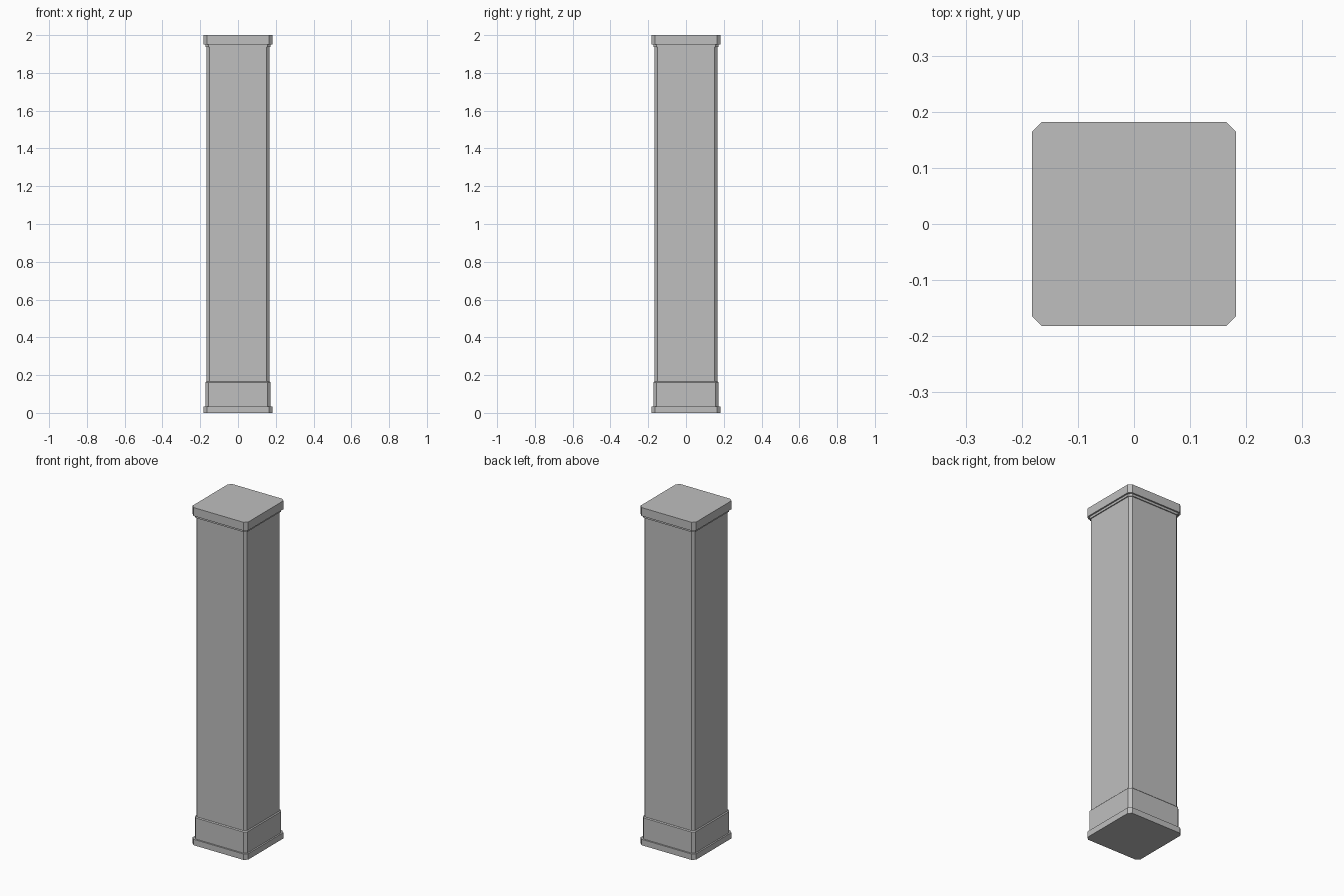
import bpy
import bmesh

cube = bpy.data.objects.get("Cube")
if cube:
    bpy.data.objects.remove(cube, do_unlink=True)

stone = bpy.data.materials.new("grey stone")
stone.use_nodes = True
grey = (0.52, 0.52, 0.52, 1)
stone.diffuse_color = grey
stone.node_tree.nodes["Principled BSDF"].inputs["Base Color"].default_value = grey


def chamfered_block(name, rings):
    """Stack of square rings with cut corners: (half width, corner cut, height)."""
    bm = bmesh.new()
    loops = []
    for h, c, z in rings:
        k = h - c
        outline = [(k, -h), (h, -k), (h, k), (k, h),
                   (-k, h), (-h, k), (-h, -k), (-k, -h)]
        loops.append([bm.verts.new((x, y, z)) for x, y in outline])
    for low, high in zip(loops, loops[1:]):
        for i in range(len(low)):
            j = (i + 1) % len(low)
            bm.faces.new((low[i], low[j], high[j], high[i]))
    bm.faces.new(loops[0][::-1])
    bm.faces.new(loops[-1])
    mesh = bpy.data.meshes.new(name)
    bm.to_mesh(mesh)
    bm.free()
    mesh.materials.append(stone)
    obj = bpy.data.objects.new(name, mesh)
    bpy.context.collection.objects.link(obj)
    return obj


# Foot plate and the skirting above it
chamfered_block("foot_plate", [(0.182, 0.018, 0), (0.182, 0.018, 0.035)])
chamfered_block("skirting", [(0.173, 0.016, 0.035), (0.173, 0.016, 0.16),
                             (0.168, 0.015, 0.165)])

# Shaft
chamfered_block("shaft", [(0.167, 0.015, 0.165), (0.167, 0.015, 1.94)])

# Cap with a small stepped moulding beneath
chamfered_block("cap_moulding", [(0.173, 0.016, 1.937), (0.173, 0.016, 1.95)])
chamfered_block("cap", [(0.182, 0.018, 1.95), (0.182, 0.018, 2)])
